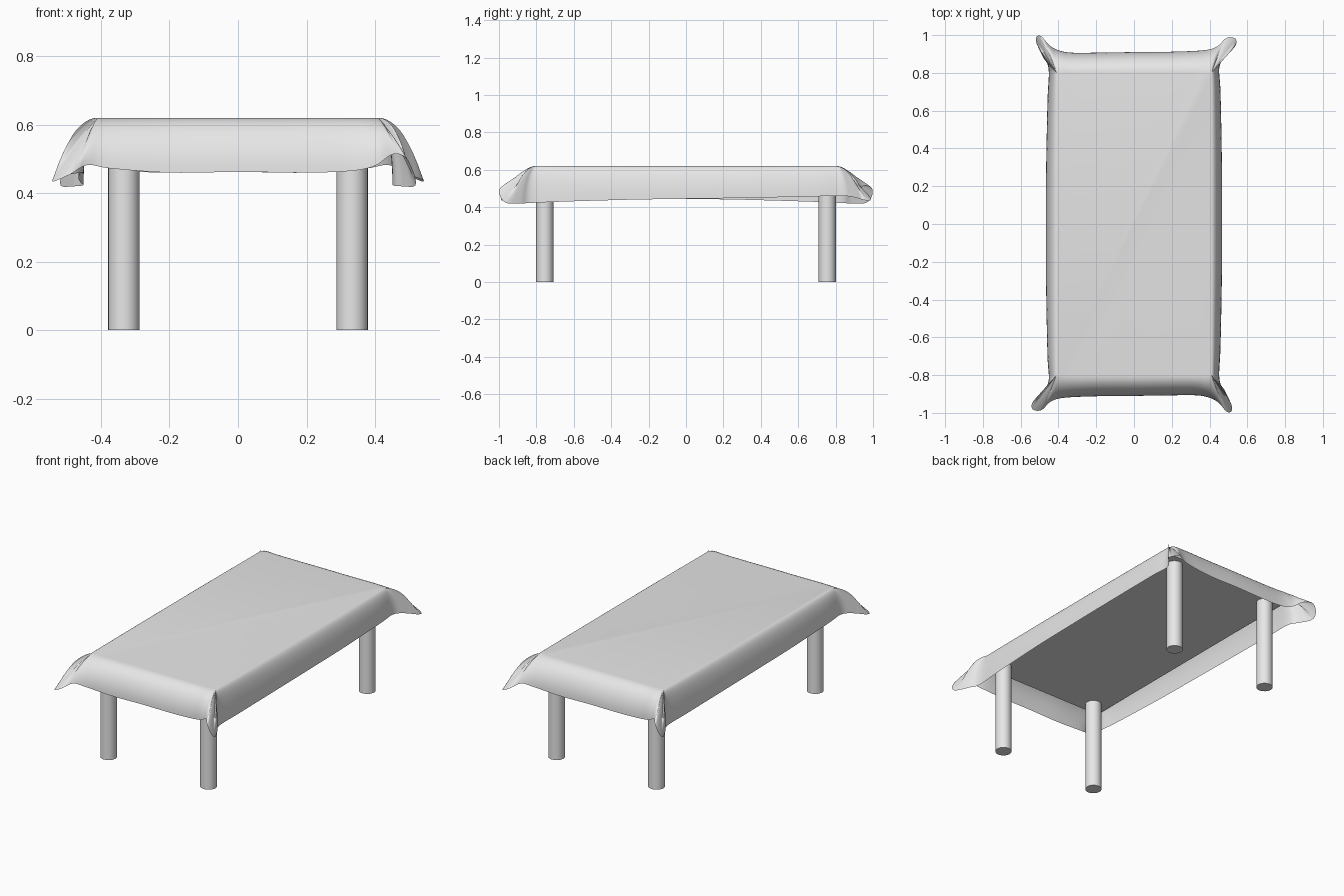
import bpy
import bmesh
import math
from mathutils import Vector

cube = bpy.data.objects.get("Cube")
if cube:
    bpy.data.objects.remove(cube, do_unlink=True)

grey = bpy.data.materials.new("light_grey")
grey.use_nodes = True
grey.diffuse_color = (0.8, 0.8, 0.8, 1)
grey.node_tree.nodes["Principled BSDF"].inputs["Base Color"].default_value = (0.8, 0.8, 0.8, 1)


def finish(obj, name, angle):
    obj.name = name
    obj.data.name = name
    obj.data.materials.append(grey)
    bpy.ops.object.select_all(action='DESELECT')
    obj.select_set(True)
    bpy.context.view_layer.objects.active = obj
    bpy.ops.object.shade_smooth_by_angle(angle=math.radians(angle))


def spline_loop(points, steps):
    """Smooth closed curve through the points."""
    result = []
    count = len(points)
    for i in range(count):
        a, b, c, d = (points[(i + k) % count] for k in (-1, 0, 1, 2))
        for s in range(steps):
            t = s / steps
            result.append(b + (c - a) * t / 2
                          + (a * 2 - b * 5 + c * 4 - d) * t ** 2 / 2
                          + (b * 3 - a - c * 3 + d) * t ** 3 / 2)
    return result


# Legs
LEG_X, LEG_Y, LEG_TOP = 0.333, 0.755, 0.57
for front_name, sy in (("front", -1), ("back", 1)):
    for side_name, sx in (("right", -1), ("left", 1)):
        bpy.ops.mesh.primitive_cylinder_add(
            vertices=32, radius=0.046, depth=LEG_TOP,
            location=(sx * LEG_X, sy * LEG_Y, LEG_TOP / 2))
        finish(bpy.context.object, f"{front_name}_{side_name}_leg", 30)

# Tabletop under the cloth
bpy.ops.mesh.primitive_cube_add(size=1, location=(0, 0, 0.57))
top = bpy.context.object
top.scale = (0.85, 1.66, 0.03)
bpy.ops.object.transform_apply(location=False, rotation=False, scale=True)
finish(top, "tabletop", 30)

# Hem of the cloth around two neighbouring corners; the rest is a half turn
narrow_corner = [
    (0, -0.91, 0.462), (0.2, -0.907, 0.46), (0.33, -0.907, 0.465),
    (0.4, -0.92, 0.48), (0.45, -0.948, 0.513), (0.488, -0.992, 0.505),
    (0.513, -0.994, 0.46), (0.517, -0.96, 0.422), (0.482, -0.885, 0.42),
    (0.452, -0.82, 0.423), (0.458, -0.65, 0.43), (0.465, -0.3, 0.44)]
wide_corner = [
    (0.466, 0, 0.445), (0.465, 0.35, 0.45), (0.458, 0.7, 0.458),
    (0.452, 0.83, 0.46), (0.49, 0.89, 0.455), (0.538, 0.945, 0.44),
    (0.535, 0.982, 0.435), (0.49, 0.985, 0.455), (0.44, 0.94, 0.482),
    (0.37, 0.92, 0.472), (0.2, 0.912, 0.46)]
half = [Vector(p) for p in narrow_corner + wide_corner]
hem = spline_loop(half + [Vector((-p.x, -p.y, p.z)) for p in half], 6)

# Draped cloth: flat top, rounded edge, hanging skirt with flared corners
EDGE_X, EDGE_Y, CLOTH_TOP, ROWS = 0.41, 0.8, 0.62, 12
bm = bmesh.new()
rows = []
for r in range(ROWS + 1):
    t = r / ROWS
    across = math.sin(t * math.pi / 2)
    down = 1 - math.cos(t * math.pi / 2)
    row = []
    for h in hem:
        start = Vector((max(-EDGE_X, min(EDGE_X, h.x)),
                        max(-EDGE_Y, min(EDGE_Y, h.y)), CLOTH_TOP))
        flare = max(0, min(1, (abs(h.y) - 0.915) / 0.06)) * 0.85
        f = across + (t - across) * flare
        g = down + (t - down) * flare
        p = start.lerp(h, f)
        p.z = CLOTH_TOP + (h.z - CLOTH_TOP) * g
        row.append(bm.verts.new(p))
    rows.append(row)
bm.faces.new(rows[0])
for upper, lower in zip(rows, rows[1:]):
    for i in range(len(hem)):
        j = (i + 1) % len(hem)
        bm.faces.new((upper[i], lower[i], lower[j], upper[j]))
bmesh.ops.remove_doubles(bm, verts=bm.verts, dist=0.0005)
bmesh.ops.recalc_face_normals(bm, faces=bm.faces)
if max(bm.faces, key=lambda f: f.calc_area()).normal.z < 0:
    bmesh.ops.reverse_faces(bm, faces=bm.faces)
mesh = bpy.data.meshes.new("tablecloth")
bm.to_mesh(mesh)
bm.free()
cloth = bpy.data.objects.new("tablecloth", mesh)
bpy.context.collection.objects.link(cloth)
finish(cloth, "tablecloth", 60)
